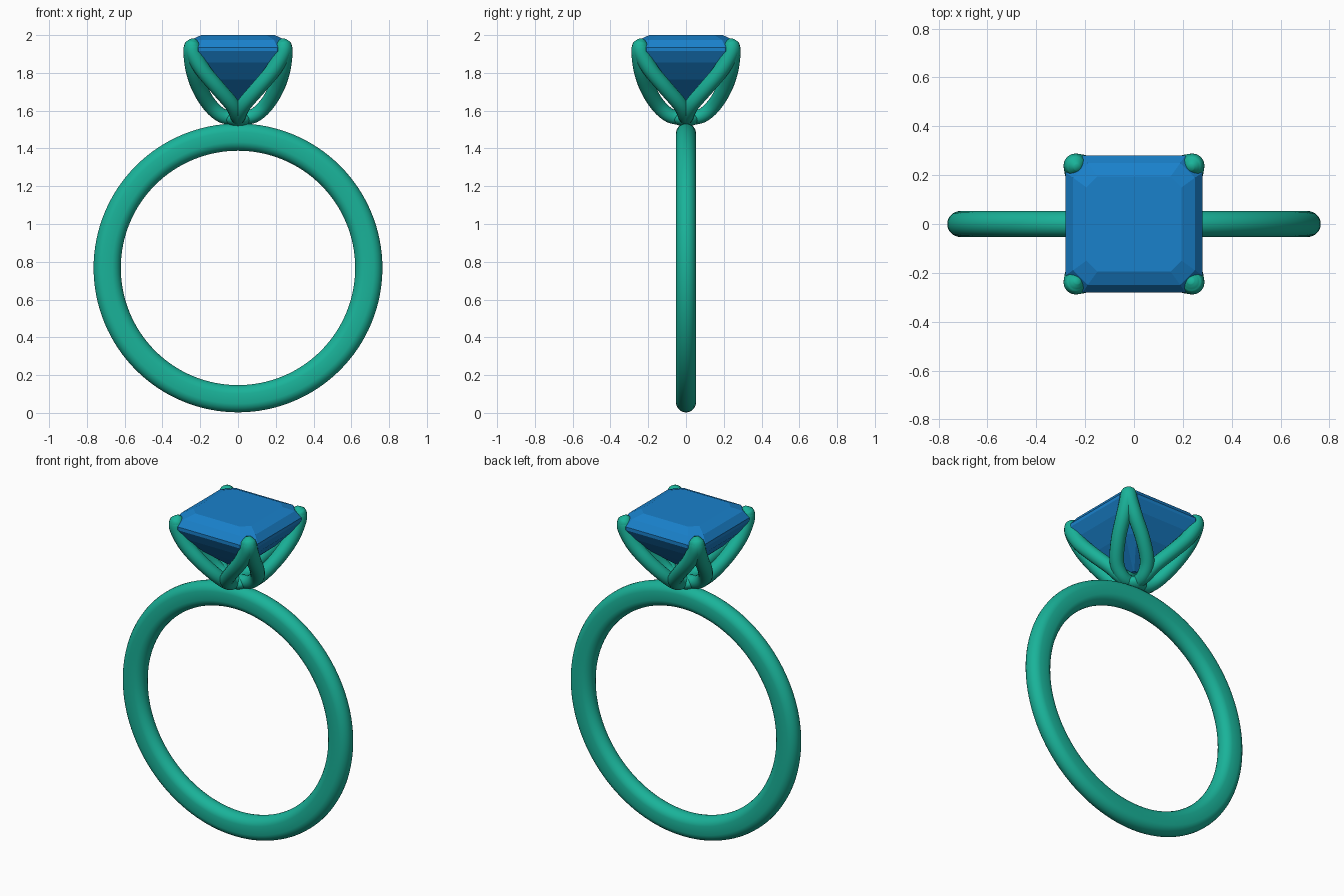
import bpy, bmesh, math
from mathutils import Vector

if "Cube" in bpy.data.objects:
    bpy.data.objects.remove(bpy.data.objects["Cube"])


def material(name, color):
    m = bpy.data.materials.new(name)
    m.diffuse_color = color
    m.use_nodes = True
    m.node_tree.nodes["Principled BSDF"].inputs["Base Color"].default_value = m.diffuse_color
    return m


METAL = material("metal", (0.01, 0.45, 0.32, 1))
BLUE = material("gem_blue", (0.01, 0.22, 0.60, 1))


def finish(bm, name, mat, smooth):
    bmesh.ops.recalc_face_normals(bm, faces=bm.faces)
    me = bpy.data.meshes.new(name)
    bm.to_mesh(me)
    bm.free()
    for p in me.polygons:
        p.use_smooth = smooth
    me.materials.append(mat)
    ob = bpy.data.objects.new(name, me)
    bpy.context.collection.objects.link(ob)
    return ob


def skin(bm, rings, closed=False):
    """Bridge equal-sized vertex rings; cap the ends unless closed."""
    n = len(rings[0])
    vs = [[bm.verts.new(p) for p in r] for r in rings]
    for i in range(len(vs) if closed else len(vs) - 1):
        a, b = vs[i], vs[(i + 1) % len(vs)]
        for j in range(n):
            k = (j + 1) % n
            bm.faces.new((a[j], a[k], b[k], b[j]))
    if not closed:
        bm.faces.new(vs[0])
        bm.faces.new(vs[-1])


# Band: a stadium-shaped section swept around a circle
section = []
for i in range(24):
    a = 2 * math.pi * (i + 0.5) / 24
    section.append((0.0195 * (1 if math.cos(a) > 0 else -1) + 0.053 * math.cos(a), 0.053 * math.sin(a)))
bm = bmesh.new()
rings = []
for i in range(128):
    a = 2 * math.pi * i / 128
    rings.append([((0.6925 + u) * math.cos(a), v, 0.7675 + (0.6925 + u) * math.sin(a)) for u, v in section])
skin(bm, rings, closed=True)
finish(bm, "band", METAL, True)

# Gem: stacked square outlines with clipped corners (half width, clip, z)
levels = [(0.012, 0.004, 1.635), (0.165, 0.045, 1.765), (0.245, 0.062, 1.855), (0.28, 0.07, 1.915),
          (0.28, 0.07, 1.935), (0.25, 0.06, 1.975), (0.195, 0.045, 2.0)]
bm = bmesh.new()
skin(bm, [[(x, y, z) for x, y in ((h, c - h), (h, h - c), (h - c, h), (c - h, h), (-h, h - c),
                                  (-h, c - h), (c - h, -h), (h - c, -h))] for h, c, z in levels])
finish(bm, "gem", BLUE, False)

# Prong leg path: outward distance, sideways offset, height, thickness
leg = [(0.0, 0.0, 1.56, 0.036), (0.06, 0.055, 1.572, 0.038), (0.127, 0.084, 1.63, 0.04),
       (0.22, 0.068, 1.72, 0.041), (0.295, 0.036, 1.81, 0.042), (0.335, 0.01, 1.89, 0.044),
       (0.342, 0.0, 1.935, 0.045), (0.335, 0.0, 1.96, 0.034), (0.328, 0.0, 1.978, 0.014)]


def spline(pts, steps=6):
    """Catmull-Rom sampling of a path."""
    P = [Vector(p) for p in pts]
    P = [2 * P[0] - P[1]] + P + [2 * P[-1] - P[-2]]
    out = []
    for i in range(1, len(P) - 2):
        a, b, c, d = P[i - 1:i + 3]
        for s in range(steps):
            t = s / steps
            out.append(0.5 * (2 * b + (c - a) * t + (2 * a - 5 * b + 4 * c - d) * t * t
                              + (3 * b - a - 3 * c + d) * t ** 3))
    return out + [P[-2]]


def tube(bm, path, sides=16):
    pts = [p.to_3d() for p in path]
    rings = []
    for i, p in enumerate(path):
        d = (pts[min(i + 1, len(pts) - 1)] - pts[max(i - 1, 0)]).normalized()
        u = Vector((0, 1, 0))
        u = (u - d * u.dot(d)).normalized()
        v = d.cross(u)
        rings.append([pts[i] + p.w * (u * math.cos(2 * math.pi * k / sides)
                                      + v * math.sin(2 * math.pi * k / sides)) for k in range(sides)])
    return rings


# Four prongs, each a teardrop loop of two legs that merge in a claw
for q, corner in enumerate(("back_right", "back_left", "front_left", "front_right")):
    bm = bmesh.new()
    for side in (1, -1):
        skin(bm, tube(bm, spline([(r, t * side, z, w) for r, t, z, w in leg])))
    ob = finish(bm, corner + "_prong", METAL, True)
    ob.rotation_euler.z = math.radians(45 + 90 * q)

# Small hub where the prongs meet the band
bm = bmesh.new()
bmesh.ops.create_uvsphere(bm, u_segments=24, v_segments=12, radius=1)
bmesh.ops.scale(bm, vec=(0.07, 0.07, 0.04), verts=bm.verts)
bmesh.ops.translate(bm, vec=(0, 0, 1.555), verts=bm.verts)
finish(bm, "hub", METAL, True)
